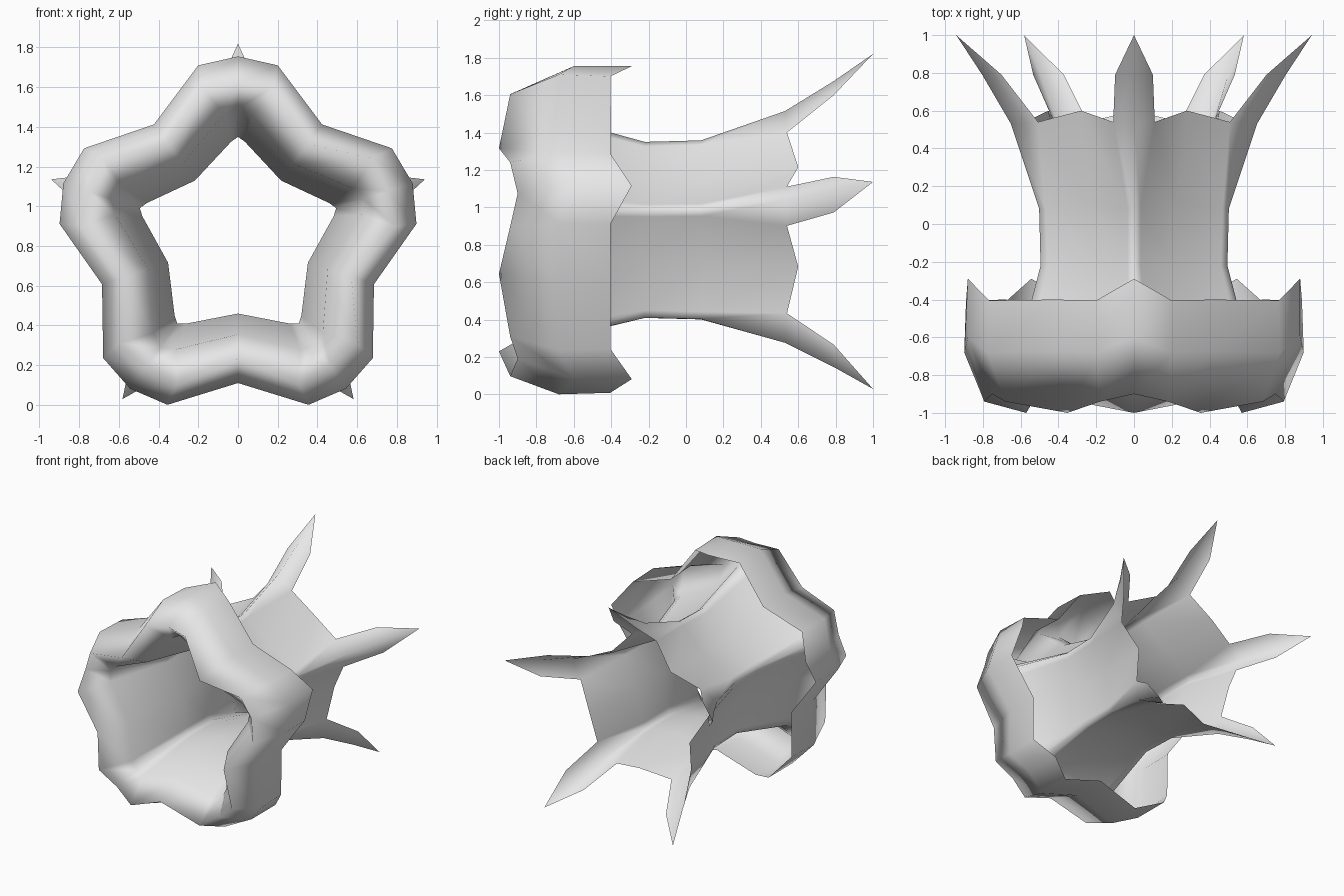
import bpy
import bmesh
from math import sin, cos, radians

cube = bpy.data.objects.get("Cube")
if cube:
    bpy.data.objects.remove(cube)

CENTRE_Z = 0.83
LOBES = 5

grey = bpy.data.materials.new("pale_grey")
grey.use_nodes = True
grey.diffuse_color = (0.8, 0.8, 0.8, 1)
grey.node_tree.nodes["Principled BSDF"].inputs["Base Color"].default_value = (0.8, 0.8, 0.8, 1)

# Star-shaped rings from the back of the tube, round the lip to its outer rim.
# Each ring: lobe (radius, y), shoulder (sideways, radius, y), notch (radius, y)
RINGS = [
    ((0.685, 0.53), (0.11, 0.57, 0.54), (0.476, 0.60)),
    ((0.528, 0.08), (0.035, 0.505, 0.08), (0.385, 0.10)),
    ((0.520, -0.22), (0.035, 0.495, -0.22), (0.370, -0.22)),
    ((0.665, -0.75), (0.07, 0.63, -0.76), (0.475, -0.78)),
    ((0.79, -0.90), (0.18, 0.775, -0.94), (0.60, -1.0)),
    ((0.925, -0.60), (0.20, 0.88, -0.68), (0.72, -0.67)),
    ((0.925, -0.29), (0.20, 0.87, -0.405), (0.71, -0.40)),
]


def place(lobe, side, radius, y):
    """Point at a radius along a lobe's axis, shifted sideways."""
    a = radians(360 / LOBES * lobe)
    return (radius * sin(a) + side * cos(a), y,
            CENTRE_Z + radius * cos(a) - side * sin(a))


def finish(bm, name):
    mesh = bpy.data.meshes.new(name)
    bmesh.ops.recalc_face_normals(bm, faces=bm.faces)
    for face in bm.faces:
        face.smooth = True
    bm.to_mesh(mesh)
    bm.free()
    mesh.materials.append(grey)
    obj = bpy.data.objects.new(name, mesh)
    bpy.context.collection.objects.link(obj)
    return obj


bm = bmesh.new()

# Fluted tube and rolled lip
loops = []
for (lr, ly), (ss, sr, sy), (nr, ny) in RINGS:
    loop = []
    for i in range(LOBES):
        loop += [bm.verts.new(place(i, -ss, sr, sy)),
                 bm.verts.new(place(i, 0, lr, ly)),
                 bm.verts.new(place(i, ss, sr, sy)),
                 bm.verts.new(place(i + 0.5, 0, nr, ny))]
    loops.append(loop)
count = len(loops[0])
for a, b in zip(loops, loops[1:]):
    for j in range(count):
        k = (j + 1) % count
        bm.faces.new((a[j], a[k], b[k], b[j]))

# Pointed, keeled spikes growing from the back of every lobe
for i in range(LOBES):
    base = loops[0][4 * i:4 * i + 3]
    mid = [bm.verts.new(place(i, s, r, 0.79))
           for s, r in ((-0.1, 0.77), (0, 0.845), (0.1, 0.77))]
    tip = bm.verts.new(place(i, 0, 0.99, 1.0))
    for j in range(2):
        bm.faces.new((base[j], base[j + 1], mid[j + 1], mid[j]))
        bm.faces.new((mid[j], mid[j + 1], tip))

finish(bm, "five_lobed_flower")
